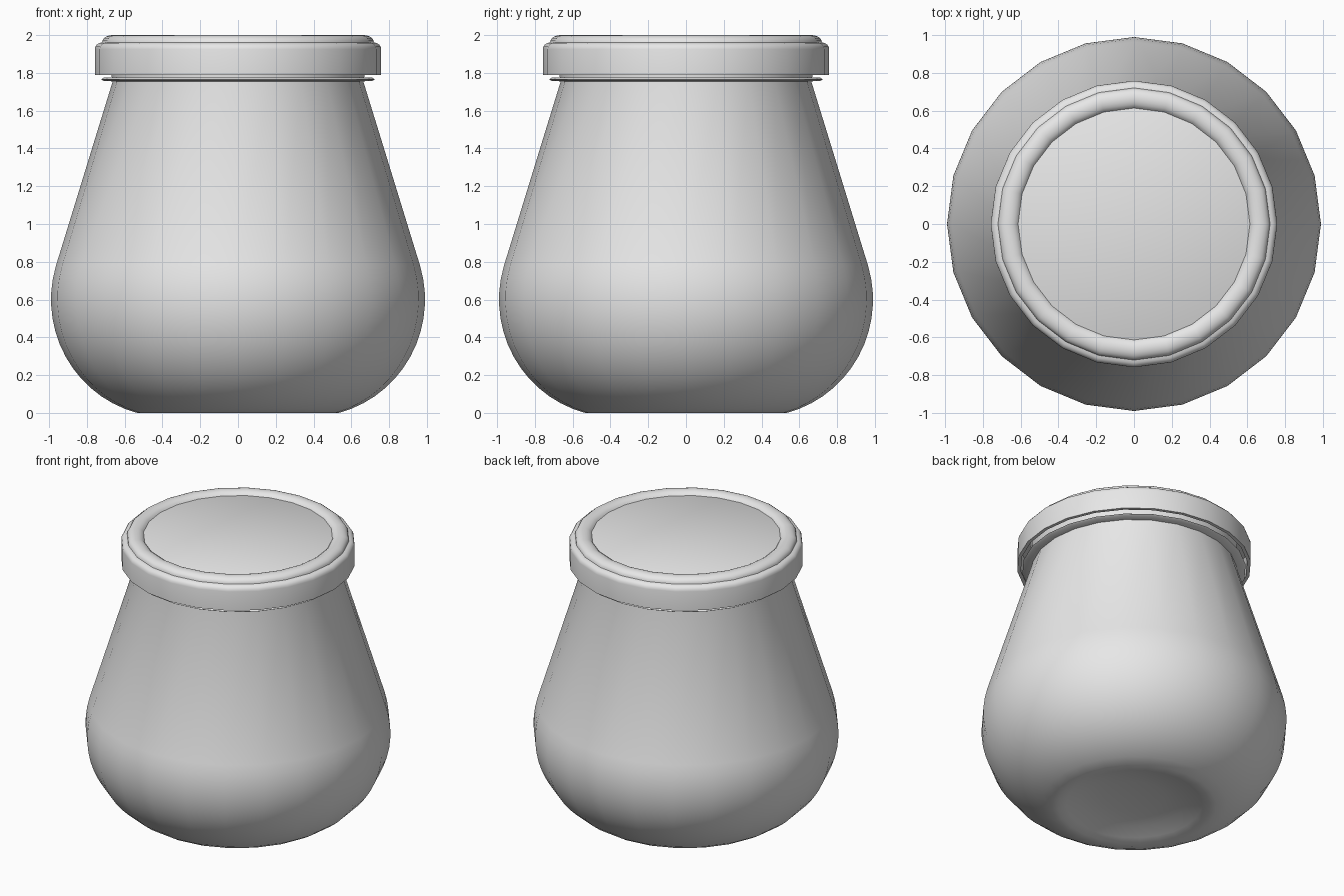
import bpy
import bmesh
import math

if "Cube" in bpy.data.objects:
    bpy.data.objects.remove(bpy.data.objects["Cube"])

SIDES = 24

grey = bpy.data.materials.new("plain_grey")
grey.use_nodes = True
grey.diffuse_color = (0.8, 0.8, 0.8, 1)
grey.node_tree.nodes["Principled BSDF"].inputs["Base Color"].default_value = (0.8, 0.8, 0.8, 1)


def arc(cx, cz, a, b, start, end, steps):
    """Points (radius, height) along an elliptical arc, angles in degrees."""
    angles = [math.radians(start + (end - start) * i / steps) for i in range(steps + 1)]
    return [(cx + a * math.cos(t), cz + b * math.sin(t)) for t in angles]


def lathe(name, profile, closed=False, sharp=35):
    """Spin a (radius, height) profile around z; zero radius makes a pole."""
    bm = bmesh.new()
    rings = []
    for r, z in profile:
        if r < 1e-5:
            rings.append([bm.verts.new((0, 0, z))] * SIDES)
        else:
            rings.append([bm.verts.new((r * math.cos(math.tau * i / SIDES),
                                        r * math.sin(math.tau * i / SIDES), z))
                          for i in range(SIDES)])
    pairs = list(zip(rings, rings[1:]))
    if closed:
        pairs.append((rings[-1], rings[0]))
    for low, high in pairs:
        for i in range(SIDES):
            j = (i + 1) % SIDES
            corners = list(dict.fromkeys((low[i], low[j], high[j], high[i])))
            bm.faces.new(corners)
    bmesh.ops.recalc_face_normals(bm, faces=bm.faces)
    mesh = bpy.data.meshes.new(name)
    bm.to_mesh(mesh)
    bm.free()
    mesh.materials.append(grey)
    obj = bpy.data.objects.new(name, mesh)
    bpy.context.collection.objects.link(obj)
    bpy.ops.object.select_all(action='DESELECT')
    obj.select_set(True)
    bpy.context.view_layer.objects.active = obj
    bpy.ops.object.shade_smooth_by_angle(angle=math.radians(sharp))
    return obj


# Jar body: hollowed base, round belly, straight tapering shoulder and neck
base = [(0, 0.07), (0.2, 0.064), (0.34, 0.045), (0.44, 0.015), (0.49, 0.0)]
belly = arc(0.38, 0.6, 0.61, 0.62, -75.4, 17, 14)
neck = [(0.665, 1.75), (0.67, 1.79), (0.67, 1.94), (0, 1.94)]
lathe("jar_body", base + belly + neck)

# Thin bead around the neck, just below the lid
lathe("neck_bead", [(0.65, 1.755), (0.71, 1.757), (0.725, 1.766),
                    (0.71, 1.775), (0.65, 1.777)], closed=True)

# Lid: open skirt, rounded shoulder, raised rim and slightly sunken panel
skirt = [(0, 1.945), (0.735, 1.945), (0.735, 1.79), (0.758, 1.79)]
shoulder = arc(0.72, 1.925, 0.038, 0.036, 0, 90, 4)
rim = arc(0.665, 1.961, 0.055, 0.039, 0, 160, 9)
lathe("lid", skirt + shoulder + rim[1:] + [(0.61, 1.976), (0, 1.976)])
